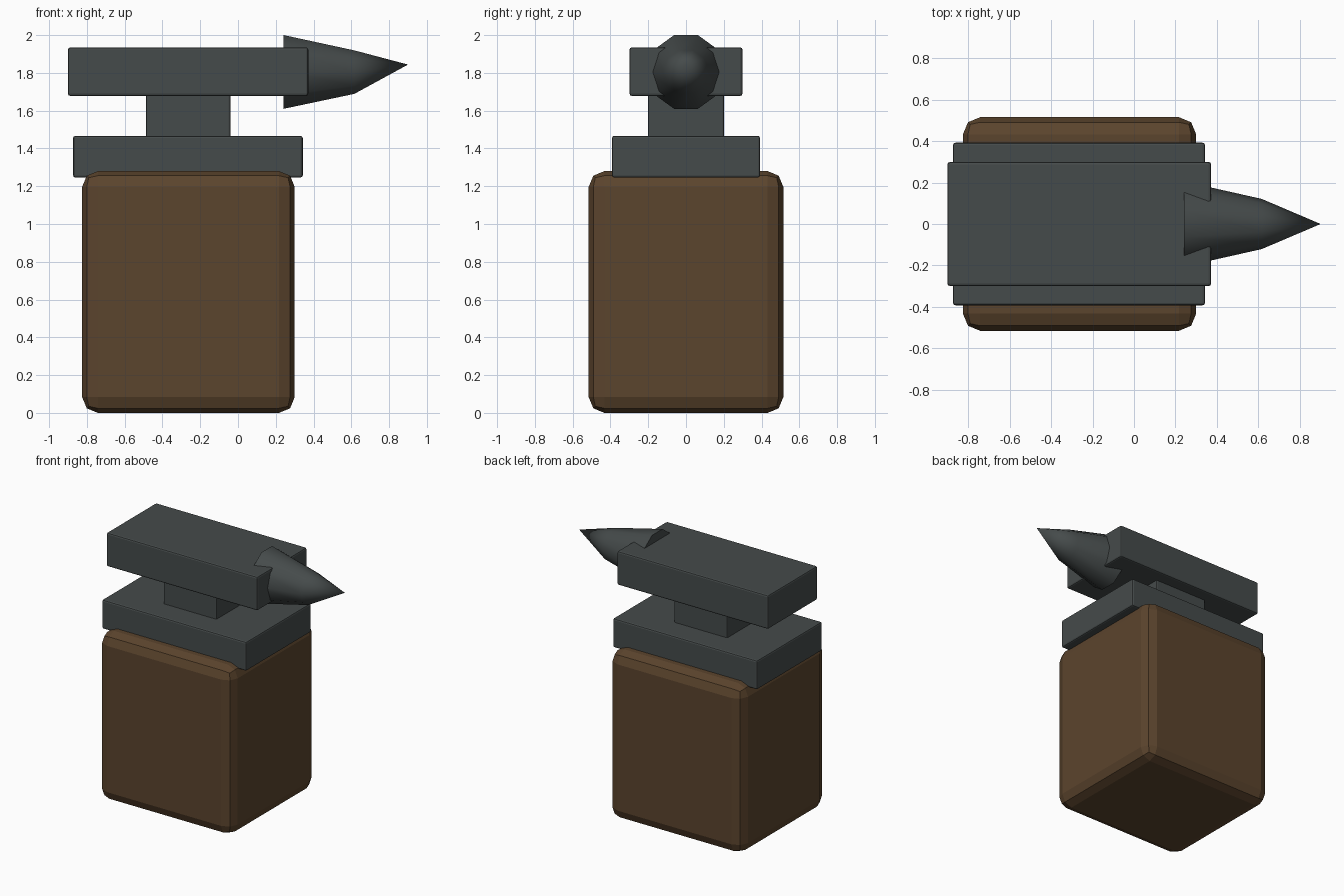
import bpy, bmesh, math

if "Cube" in bpy.data.objects:
    bpy.data.objects.remove(bpy.data.objects["Cube"])


def material(name, color):
    m = bpy.data.materials.new(name)
    m.diffuse_color = (*color, 1.0)
    m.use_nodes = True
    m.node_tree.nodes["Principled BSDF"].inputs["Base Color"].default_value = m.diffuse_color
    return m


iron = material("dark_iron", (0.06, 0.07, 0.07))
wood = material("brown_wood", (0.105, 0.058, 0.026))


def add_object(name, bm, mat):
    bmesh.ops.recalc_face_normals(bm, faces=bm.faces)
    mesh = bpy.data.meshes.new(name)
    bm.to_mesh(mesh)
    bm.free()
    mesh.materials.append(mat)
    obj = bpy.data.objects.new(name, mesh)
    bpy.context.collection.objects.link(obj)
    return obj


def bevelled_box(name, x, y, z, bevel, mat):
    """Box from (min, max) ranges in x and z, and a half-width in y."""
    bm = bmesh.new()
    bmesh.ops.create_cube(bm, size=1.0)
    bmesh.ops.scale(bm, vec=(x[1] - x[0], 2 * y, z[1] - z[0]), verts=bm.verts)
    bmesh.ops.translate(bm, vec=((x[0] + x[1]) / 2, 0, (z[0] + z[1]) / 2), verts=bm.verts)
    obj = add_object(name, bm, mat)
    mod = obj.modifiers.new("rounded_edges", 'BEVEL')
    mod.width = bevel
    mod.segments = 2
    return obj


# Wooden block
bevelled_box("wood_block", (-0.825, 0.30), 0.515, (0.0, 1.28), 0.083, wood)

# Anvil foot, waist and top slab
bevelled_box("anvil_foot", (-0.873, 0.343), 0.392, (1.246, 1.467), 0.012, iron)
bevelled_box("anvil_waist", (-0.488, -0.041), 0.201, (1.42, 1.72), 0.008, iron)
bevelled_box("anvil_top", (-0.90, 0.372), 0.299, (1.678, 1.935), 0.012, iron)

# Ten-sided horn: two rings and a slightly raised tip
bm = bmesh.new()
SIDES = 10
rings = []
for x, radius, z in ((0.242, 0.205, 1.805), (0.616, 0.121, 1.804)):
    rings.append([bm.verts.new((x, radius * math.cos(a), z + radius * math.sin(a)))
                  for a in (math.tau * i / SIDES for i in range(SIDES))])
tip = bm.verts.new((0.90, 0, 1.844))
bm.faces.new(rings[0])
for i in range(SIDES):
    j = (i + 1) % SIDES
    bm.faces.new((rings[0][i], rings[0][j], rings[1][j], rings[1][i]))
    bm.faces.new((rings[1][i], rings[1][j], tip))
horn = add_object("anvil_horn", bm, iron)
bpy.context.view_layer.objects.active = horn
horn.select_set(True)
bpy.ops.object.shade_smooth_by_angle(angle=math.radians(45))
